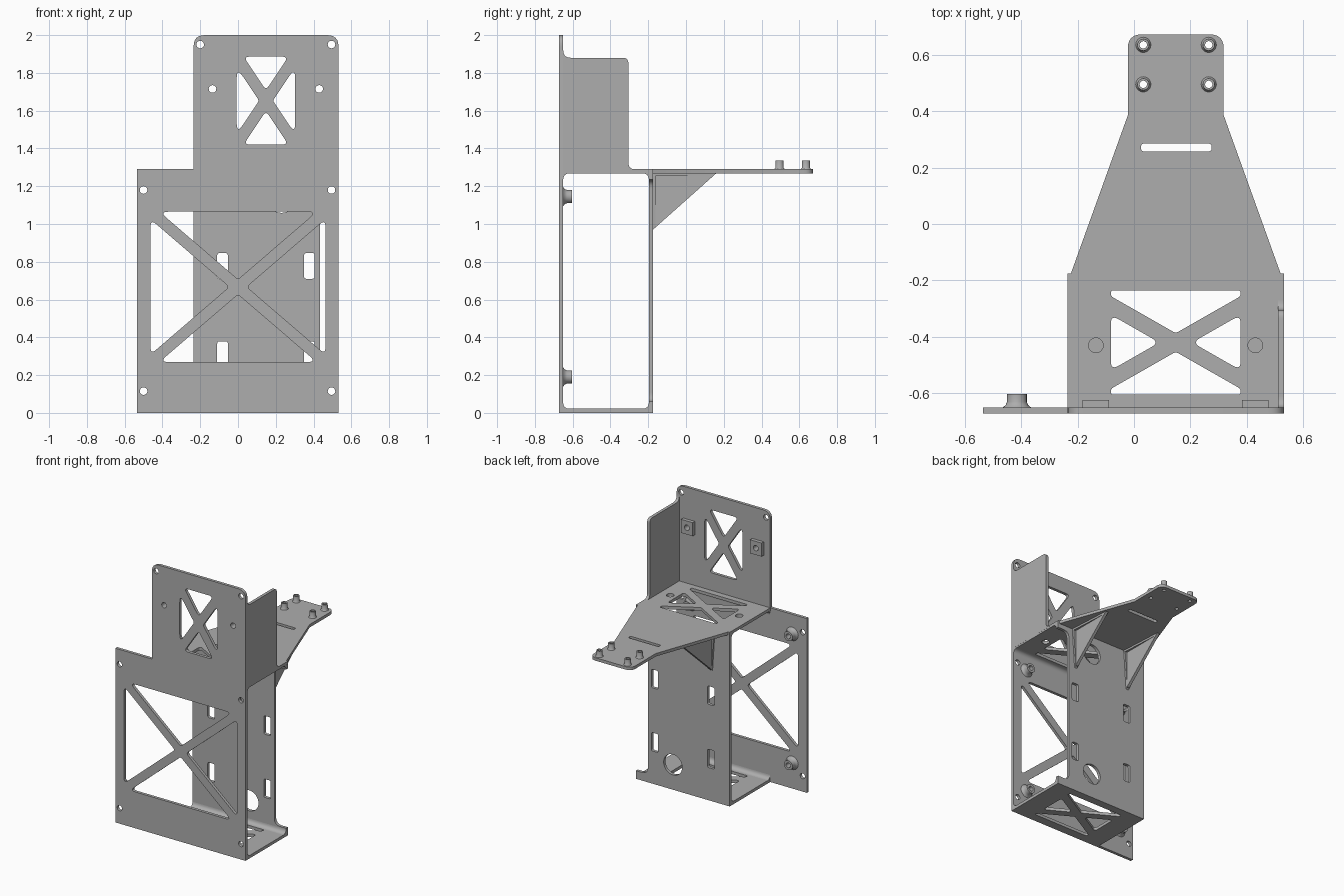
import bpy, bmesh, math
from mathutils import Matrix, Vector

if "Cube" in bpy.data.objects:
    bpy.data.objects.remove(bpy.data.objects["Cube"], do_unlink=True)

GREY = (0.42, 0.42, 0.42, 1)
metal = bpy.data.materials.new("bracket grey")
metal.use_nodes = True
metal.diffuse_color = GREY
metal.node_tree.nodes["Principled BSDF"].inputs["Base Color"].default_value = GREY

# Outline planes: drawing axes u, v and the extrusion axis in world space
PLANES = {
    "XY": Matrix(((1, 0, 0), (0, 1, 0), (0, 0, 1))),
    "XZ": Matrix(((1, 0, 0), (0, 0, -1), (0, 1, 0))),
    "YZ": Matrix(((0, 0, 1), (1, 0, 0), (0, 1, 0))),
}


def rounded(points, default=0.0, steps=6):
    """Polygon with filleted corners; a third value is the corner's own radius."""
    pts = [(Vector(p[:2]), p[2] if len(p) > 2 else default) for p in points]
    out = []
    for i, (p, r) in enumerate(pts):
        (a, ra), (b, rb) = pts[i - 1], pts[(i + 1) % len(pts)]
        if r == 0:
            out.append(p)
            continue
        da, db = a - p, b - p
        t = r / math.tan(max(da.angle(db), 0.1) / 2)
        t = min(t, da.length * (0.49 if ra else 0.95), db.length * (0.49 if rb else 0.95))
        s, e = p + da.normalized() * t, p + db.normalized() * t
        for k in range(steps + 1):
            f = k / steps
            out.append(s * (1 - f) ** 2 + p * 2 * f * (1 - f) + e * f * f)
    return out


def circle(u, v, r, n=28):
    return [Vector((u + r * math.cos(2 * math.pi * k / n), v + r * math.sin(2 * math.pi * k / n)))
            for k in range(n)]


def rect(u0, v0, u1, v1, r=0.0):
    return rounded([(u0, v0), (u1, v0), (u1, v1), (u0, v1)], r)


def truss(cu, cv, a, b, slope, gap, r=0.018):
    """Four cut-outs that leave a diagonal cross inside a rectangle."""
    holes = []
    for s in (1, -1):
        edge = slope * a + gap
        if edge < b:
            cap = [(-a, edge), (-a, b), (a, b), (a, edge), (0, gap)]
        else:
            reach = (b - gap) / slope
            cap = [(-reach, b), (reach, b), (0, gap)]
        side = [(a, slope * a - gap), (gap / slope, 0), (a, gap - slope * a)]
        for shape in (cap, side):
            holes.append(rounded([(cu + s * u, cv + s * v) for u, v in shape], r))
    return holes


def finish(name, bm):
    bmesh.ops.remove_doubles(bm, verts=bm.verts, dist=1e-5)
    bmesh.ops.recalc_face_normals(bm, faces=bm.faces)
    mesh = bpy.data.meshes.new(name)
    bm.to_mesh(mesh)
    bm.free()
    mesh.materials.clear()
    mesh.materials.append(metal)
    ob = bpy.data.objects.new(name, mesh)
    bpy.context.collection.objects.link(ob)
    bpy.ops.object.select_all(action="DESELECT")
    ob.select_set(True)
    bpy.context.view_layer.objects.active = ob
    bpy.ops.object.shade_smooth_by_angle(angle=math.radians(35))
    return ob


def plate(name, plane, lo, hi, outline, holes=()):
    """Flat sheet with holes, extruded from lo to hi across its plane."""
    curve = bpy.data.curves.new(name + "_outline", "CURVE")
    curve.dimensions = "2D"
    curve.fill_mode = "BOTH"
    curve.extrude = (hi - lo) / 2
    for loop in [outline, *holes]:
        spline = curve.splines.new("POLY")
        spline.points.add(len(loop) - 1)
        for point, p in zip(spline.points, loop):
            point.co = (p[0], p[1], 0, 1)
        spline.use_cyclic_u = True
    temp = bpy.data.objects.new(name + "_temp", curve)
    bpy.context.collection.objects.link(temp)
    mesh = bpy.data.meshes.new_from_object(
        temp.evaluated_get(bpy.context.evaluated_depsgraph_get()))
    bpy.data.objects.remove(temp, do_unlink=True)
    bpy.data.curves.remove(curve)
    bm = bmesh.new()
    bm.from_mesh(mesh)
    bpy.data.meshes.remove(mesh)
    offset = {"XY": Vector((0, 0, 1)), "XZ": Vector((0, 1, 0)), "YZ": Vector((1, 0, 0))}[plane]
    matrix = Matrix.Translation(offset * (lo + hi) / 2) @ PLANES[plane].to_4x4()
    bmesh.ops.transform(bm, matrix=matrix, verts=bm.verts)
    return finish(name, bm)


def standoff(name, base, axis, profile):
    """Hollow turned post; profile lists radius and height."""
    bm = bmesh.new()
    verts = [bm.verts.new((r, 0, h)) for r, h in profile]
    edges = [bm.edges.new(pair) for pair in zip(verts, verts[1:])]
    bmesh.ops.spin(bm, geom=verts + edges, cent=(0, 0, 0), axis=(0, 0, 1),
                   angle=2 * math.pi, steps=24)
    turn = Vector((0, 0, 1)).rotation_difference(Vector(axis)).to_matrix().to_4x4()
    bmesh.ops.transform(bm, matrix=Matrix.Translation(base) @ turn, verts=bm.verts)
    return finish(name, bm)


T = 0.022                                  # sheet thickness
FRONT, INNER, BACK = -0.672, -0.65, -0.175  # depths of the box section
X0, X1, TOP = -0.235, 0.532, 1.29
MID = 0.148                                # centre line of the box section

# Front plate
front_holes = truss(0, 0.667, 0.463, 0.398, 0.86, 0.04) + truss(MID, 1.653, 0.155, 0.233, 1.5, 0.055)
front_holes += [circle(x, z, 0.02) for x in (-0.5, 0.495) for z in (0.115, 1.18)]
front_holes += [circle(x, 1.95, 0.02) for x in (-0.2, 0.495)]
front_holes += [circle(x, 1.715, 0.02) for x in (-0.135, 0.43)]
plate("front_plate", "XZ", FRONT, INNER,
      rounded([(-0.535, 0), (X1, 0), (X1, 2, 0.06), (X0, 2, 0.06), (X0, TOP), (-0.535, TOP)]),
      front_holes)

# Base plate
box_truss = truss(MID, -0.42, 0.23, 0.185, 0.57, 0.033)
plate("base_plate", "XY", 0, T, rect(X0, INNER, X1, BACK), box_truss)

# Back plate, full width only at its ends
back_holes = [rect(x - 0.028, z - 0.068, x + 0.028, z + 0.068, 0.012)
              for x in (-0.082, 0.378) for z in (0.31, 0.778)]
back_holes += [circle(0.23, z, 0.076) for z in (0.185, 1.135)]
EDGE = 0.435
plate("back_plate", "XZ", BACK - T, BACK,
      rounded([(X0, T), (X1, T), (X1, 0.06), (EDGE, 0.06, 0.05), (EDGE, 1.235, 0.05),
               (X1, 1.235), (X1, TOP - T), (X0, TOP - T)]), back_holes)

# Shelf with tapered arm
post_spots = [(x, y) for x in (0.033, 0.265) for y in (0.495, 0.635)]
shelf_holes = box_truss + [circle(x, -0.43, 0.026) for x in (-0.135, 0.43)]
shelf_holes += [rect(0.025, 0.257, 0.275, 0.285, 0.012)]
shelf_holes += [circle(x, y, 0.013) for x, y in post_spots]
half = (X1 - X0) / 2
right_side = [(half, INNER), (half, BACK), (half - 0.012, BACK), (0.17, 0.385), (0.17, 0.672, 0.05)]
shelf_outline = [(MID + p[0], *p[1:]) for p in right_side]
shelf_outline += [(MID - p[0], *p[1:]) for p in reversed(right_side)]
plate("shelf", "XY", TOP - T, TOP, rounded(shelf_outline), shelf_holes)

# Side wall above the shelf
plate("side_wall", "YZ", X1 - T, X1,
      rounded([(INNER - 0.01, TOP - 0.01), (-0.25, TOP - 0.01), (-0.25, TOP), (-0.305, TOP, 0.035),
               (-0.305, 1.88, 0.03), (INNER, 1.88, 0.04), (INNER, 1.93), (INNER - 0.01, 1.93)]))

# Inner corner fillets of the box section
R = 0.03
for y, sy, place in ((INNER, 1, "front"), (BACK - T, -1, "back")):
    for z, sz, level in ((T, 1, "lower"), (TOP - T, -1, "upper")):
        arc = [(y + sy * R * (1 - math.sin(k * math.pi / 12)),
                z + sz * R * (1 - math.cos(k * math.pi / 12))) for k in range(7)]
        plate(f"{level}_{place}_fillet", "YZ", X0, X1, [(y, z)] + arc)

# Gussets under the arm, with narrow flanges on both joints
for x, side in ((-0.085, "right"), (0.375, "left")):
    under = TOP - T
    plate(f"{side}_gusset", "YZ", x - 0.011, x + 0.011,
          [(BACK, 0.97), (0.16, under), (BACK, under)])
    plate(f"{side}_gusset_back_flange", "XZ", BACK, BACK + 0.014,
          [(x - 0.011, 0.98), (x + 0.011, 0.98), (x + 0.03, under), (x - 0.03, under)])
    plate(f"{side}_gusset_top_flange", "XY", under - 0.014, under,
          [(x - 0.03, BACK), (x + 0.03, BACK), (x + 0.011, 0.14), (x - 0.011, 0.14)])

# Square nut blocks behind the upper front plate
for x, side in ((-0.135, "right"), (0.43, "left")):
    plate(f"{side}_nut_block", "XZ", INNER, INNER + 0.026,
          rect(x - 0.047, 1.665, x + 0.047, 1.765), [circle(x, 1.715, 0.02)])

# Posts behind the front plate
for x, side in ((-0.415, "right"), (0.415, "left")):
    for z, level in ((0.19, "lower"), (1.145, "upper")):
        standoff(f"{level}_{side}_post", (x, INNER, z), (0, 1, 0),
                 [(0.05, 0), (0.04, 0.008), (0.035, 0.02), (0.035, 0.047), (0.018, 0.047), (0.018, 0), (0, 0)])

# Posts on the arm tip
for i, (x, y) in enumerate(post_spots):
    standoff(f"arm_post_{i + 1}", (x, y, TOP), (0, 0, 1),
             [(0.027, 0), (0.022, 0.007), (0.021, 0.045), (0.013, 0.045), (0.013, 0)])
